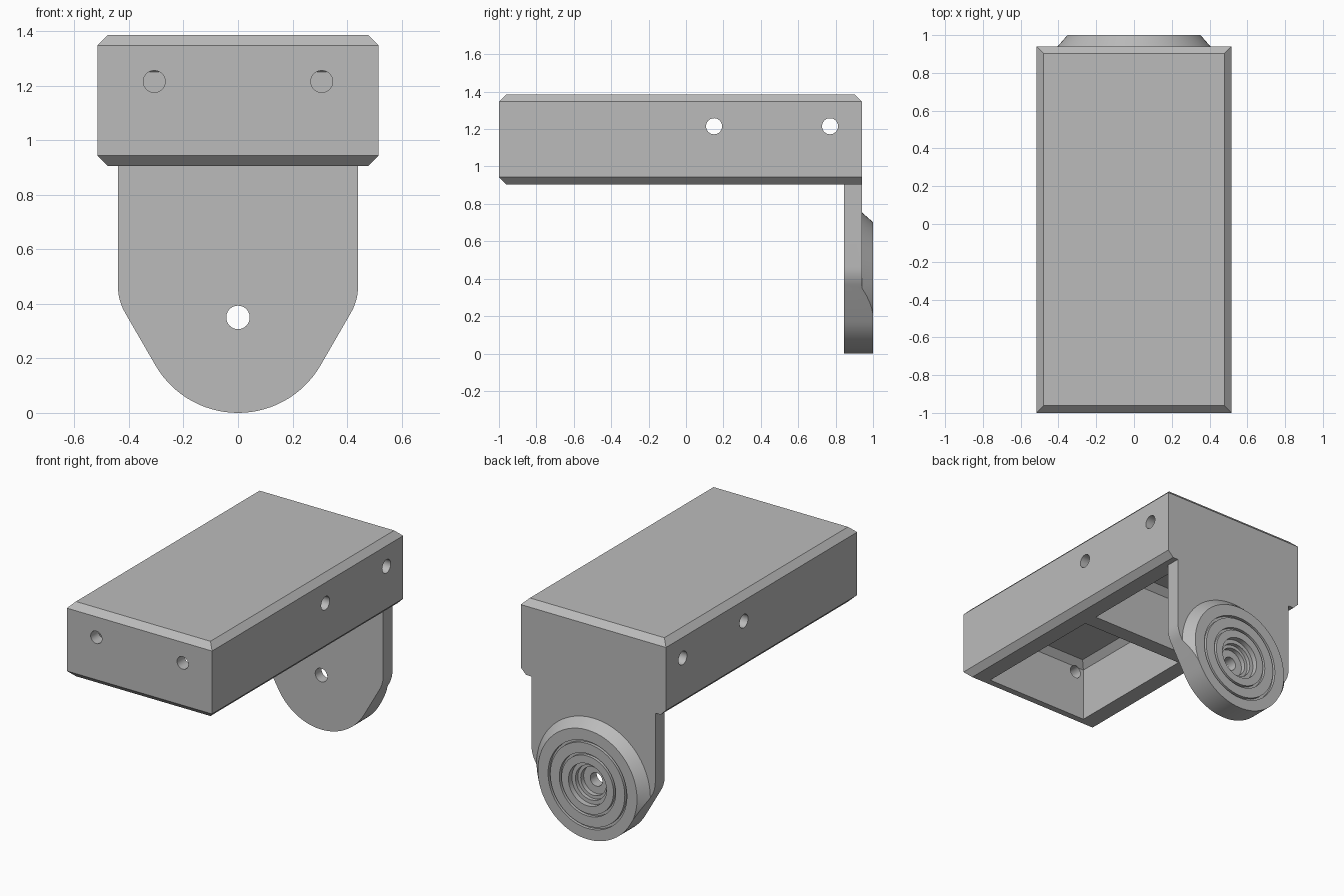
import bpy, bmesh
from math import sin, cos, radians, tau

default = bpy.data.objects.get("Cube")
if default:
    bpy.data.objects.remove(default, do_unlink=True)

grey = bpy.data.materials.new("plain grey")
grey.use_nodes = True
grey.diffuse_color = (0.5, 0.5, 0.5, 1)
grey.node_tree.nodes["Principled BSDF"].inputs["Base Color"].default_value = (0.5, 0.5, 0.5, 1)

AXLE_Z = 0.35


def loft(name, rings, closed=False):
    """Skin a list of equal-length point rings, capped or joined end to end."""
    bm = bmesh.new()
    loops = [[bm.verts.new(p) for p in ring] for ring in rings]
    n = len(loops[0])
    pairs = list(zip(loops, loops[1:]))
    if closed:
        pairs.append((loops[-1], loops[0]))
    else:
        bm.faces.new(loops[0])
        bm.faces.new(loops[-1])
    for a, b in pairs:
        for i in range(n):
            j = (i + 1) % n
            bm.faces.new((a[i], a[j], b[j], b[i]))
    bmesh.ops.recalc_face_normals(bm, faces=bm.faces)
    mesh = bpy.data.meshes.new(name)
    bm.to_mesh(mesh)
    bm.free()
    mesh.materials.append(grey)
    obj = bpy.data.objects.new(name, mesh)
    bpy.context.collection.objects.link(obj)
    return obj


def rect(x, y0, y1, z):
    return [(-x, y0, z), (x, y0, z), (x, y1, z), (-x, y1, z)]


def circle_y(r, y, x=0, z=AXLE_Z, n=64):
    return [(x + r * cos(tau * i / n), y, z + r * sin(tau * i / n)) for i in range(n)]


def lathe(name, profile, closed=False):
    return loft(name, [circle_y(r, y) for r, y in profile], closed)


def cut(obj, cutter):
    cutter.hide_render = True
    mod = obj.modifiers.new("cut", 'BOOLEAN')
    mod.operation = 'DIFFERENCE'
    mod.solver = 'EXACT'
    mod.object = cutter
    bpy.ops.object.select_all(action='DESELECT')
    bpy.context.view_layer.objects.active = obj
    obj.select_set(True)
    bpy.ops.object.modifier_apply(modifier=mod.name)
    bpy.data.objects.remove(cutter, do_unlink=True)


def smooth(obj):
    bpy.ops.object.select_all(action='DESELECT')
    bpy.context.view_layer.objects.active = obj
    obj.select_set(True)
    bpy.ops.object.shade_smooth_by_angle(angle=radians(25))


# Chamfered housing, open underneath
housing = loft("housing", [
    rect(0.478, -0.962, 0.94, 0.905),
    rect(0.516, -1.0, 0.94, 0.943),
    rect(0.516, -1.0, 0.94, 1.347),
    rect(0.478, -0.962, 0.902, 1.385)])

# Two compartments separated by a cross wall
for y0, y1 in ((-0.92, -0.02), (0.08, 0.845)):
    cut(housing, loft("compartment_cutter", [
        rect(0.37, y0, y1, 0.85),
        rect(0.37, y0, y1, 1.25),
        rect(0.33, y0 + 0.04, y1 - 0.04, 1.29)]))

# Screw holes through the front wall and both side walls
for x in (-0.307, 0.307):
    cut(housing, loft("front_hole_cutter",
                      [circle_y(0.04, y, x, 1.215, 32) for y in (-1.1, -0.8)]))
for hole_y in (0.15, 0.77):
    for side in (-1, 1):
        rings = [[(side * depth, hole_y + px, pz)
                  for px, _, pz in circle_y(0.043, 0, 0, 1.215, 32)]
                 for depth in (0.3, 0.6)]
        cut(housing, loft("side_hole_cutter", rings))
smooth(housing)

# Hanging plate outline: straight sides, filleted taper, round bottom
half = [(0.44, 0.905)]
half += [(0.25 + 0.19 * cos(radians(a)), 0.463 + 0.19 * sin(radians(a)))
         for a in range(0, -31, -5)]
half += [(0.35 * cos(radians(a)), AXLE_Z + 0.35 * sin(radians(a)))
         for a in range(-30, -90, -4)]
outline = half + [(0, 0)] + [(-x, z) for x, z in reversed(half)]
plate = loft("bearing_plate", [[(x, y, z) for x, z in outline] for y in (0.845, 1.0)])

# Thin the plate around a conical boss
cut(plate, lathe("boss_cutter", [(0.405, 0.94), (1.3, 0.94), (1.3, 1.1), (0.264, 1.1)], True))

# Stepped bore with a through hole
cut(plate, lathe("bore_cutter", [
    (0.135, 1.05), (0.135, 0.965), (0.11, 0.965), (0.11, 0.94),
    (0.09, 0.94), (0.09, 0.91), (0.043, 0.91), (0.043, 0.8)]))

# Ring grooves on the boss face
for r0, r1 in ((0.265, 0.28), (0.185, 0.2)):
    cut(plate, lathe("groove_cutter", [(r0, 0.98), (r1, 0.98), (r1, 1.05), (r0, 1.05)], True))
smooth(plate)
